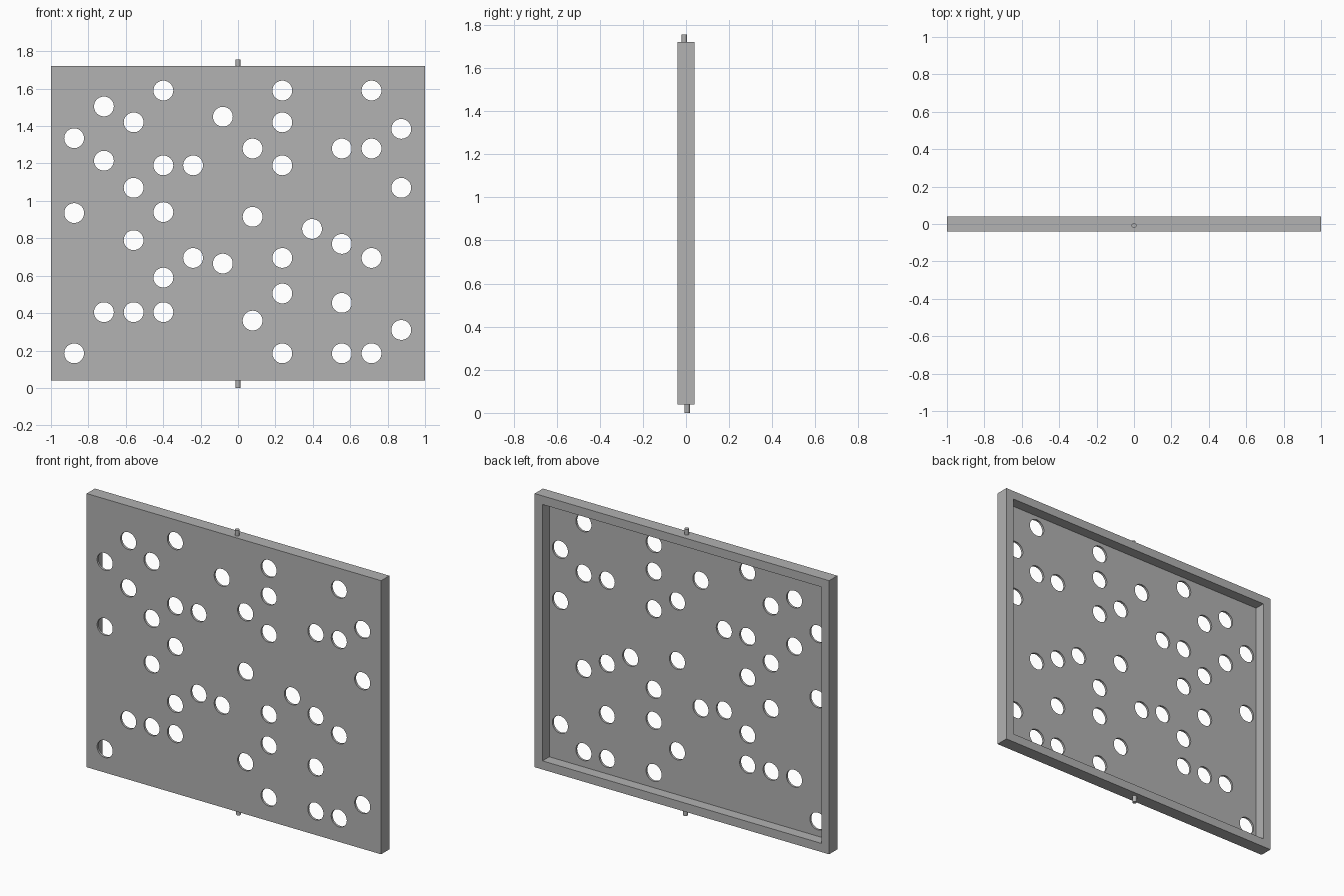
import bpy, bmesh
from math import pi
from mathutils import Matrix

default_cube = bpy.data.objects.get("Cube")
if default_cube:
    bpy.data.objects.remove(default_cube, do_unlink=True)

# Overall dimensions of the shallow tray-like panel
HALF_WIDTH, HALF_DEPTH = 1.0, 0.04
BOTTOM, TOP, TIP = 0.04, 1.72, 1.755
RIM, SKIN = 0.053, 0.014
HOLE_RADIUS, PIN_RADIUS = 0.053, 0.013

grey = bpy.data.materials.new("plain_grey")
grey.use_nodes = True
grey.diffuse_color = (0.445, 0.445, 0.445, 1)
grey.node_tree.nodes["Principled BSDF"].inputs["Base Color"].default_value = grey.diffuse_color


def finish(name, bm):
    """Turn a bmesh into a named object with the shared material."""
    mesh = bpy.data.meshes.new(name)
    bm.to_mesh(mesh)
    bm.free()
    mesh.materials.append(grey)
    obj = bpy.data.objects.new(name, mesh)
    bpy.context.collection.objects.link(obj)
    return obj


def add_box(bm, low, high):
    centre = [(a + b) / 2 for a, b in zip(low, high)]
    size = [b - a for a, b in zip(low, high)]
    matrix = Matrix.Translation(centre) @ Matrix.Diagonal((*size, 1))
    bmesh.ops.create_cube(bm, size=1, matrix=matrix)


def add_cylinder(bm, centre, radius, length, sides, turn=0):
    matrix = Matrix.Translation(centre) @ Matrix.Rotation(turn, 4, "X")
    bmesh.ops.create_cone(bm, cap_ends=True, segments=sides, radius1=radius,
                          radius2=radius, depth=length, matrix=matrix)


def select_only(obj):
    bpy.ops.object.select_all(action="DESELECT")
    obj.select_set(True)
    bpy.context.view_layer.objects.active = obj


def cut(target, cutter):
    """Subtract the cutter from the target, then discard it."""
    cutter.hide_render = True
    modifier = target.modifiers.new("cut", "BOOLEAN")
    modifier.operation = "DIFFERENCE"
    modifier.solver = "EXACT"
    modifier.object = cutter
    select_only(target)
    bpy.ops.object.modifier_apply(modifier=modifier.name)
    bpy.data.objects.remove(cutter, do_unlink=True)


# Panel body
bm = bmesh.new()
add_box(bm, (-HALF_WIDTH, -HALF_DEPTH, BOTTOM), (HALF_WIDTH, HALF_DEPTH, TOP))
panel = finish("perforated_panel", bm)

# Recess in the back, leaving a rim and a thin front skin
bm = bmesh.new()
inner = HALF_WIDTH - RIM
add_box(bm, (-inner, SKIN - HALF_DEPTH, BOTTOM + RIM), (inner, HALF_DEPTH * 2, TOP - RIM))
cut(panel, finish("recess_cutter", bm))

# Round holes: heights for each of the evenly spaced columns
hole_columns = [
    (1.335, .935, .185), (1.505, 1.215, .405), (1.42, 1.07, .79, .405),
    (1.59, 1.19, .94, .59, .405), (1.19, .695), (1.45, .665),
    (1.28, .915, .36), (1.59, 1.42, 1.19, .695, .505, .185), (.85,),
    (1.28, .77, .455, .185), (1.59, 1.28, .695, .185), (1.385, 1.07, .31),
]
bm = bmesh.new()
for column, heights in enumerate(hole_columns):
    for z in heights:
        add_cylinder(bm, (-.876 + column * .159, -HALF_DEPTH, z),
                     HOLE_RADIUS, HALF_DEPTH, 40, pi / 2)
cut(panel, finish("hole_cutter", bm))
select_only(panel)
bpy.ops.object.shade_smooth_by_angle()

# Pivot pins on the top and bottom edges
for name, y, low, high in (("top_pin", -.008, TOP, TIP), ("bottom_pin", .005, 0, BOTTOM)):
    bm = bmesh.new()
    add_cylinder(bm, (0, y, (low + high) / 2), PIN_RADIUS, high - low, 16)
    select_only(finish(name, bm))
    bpy.ops.object.shade_smooth_by_angle()
